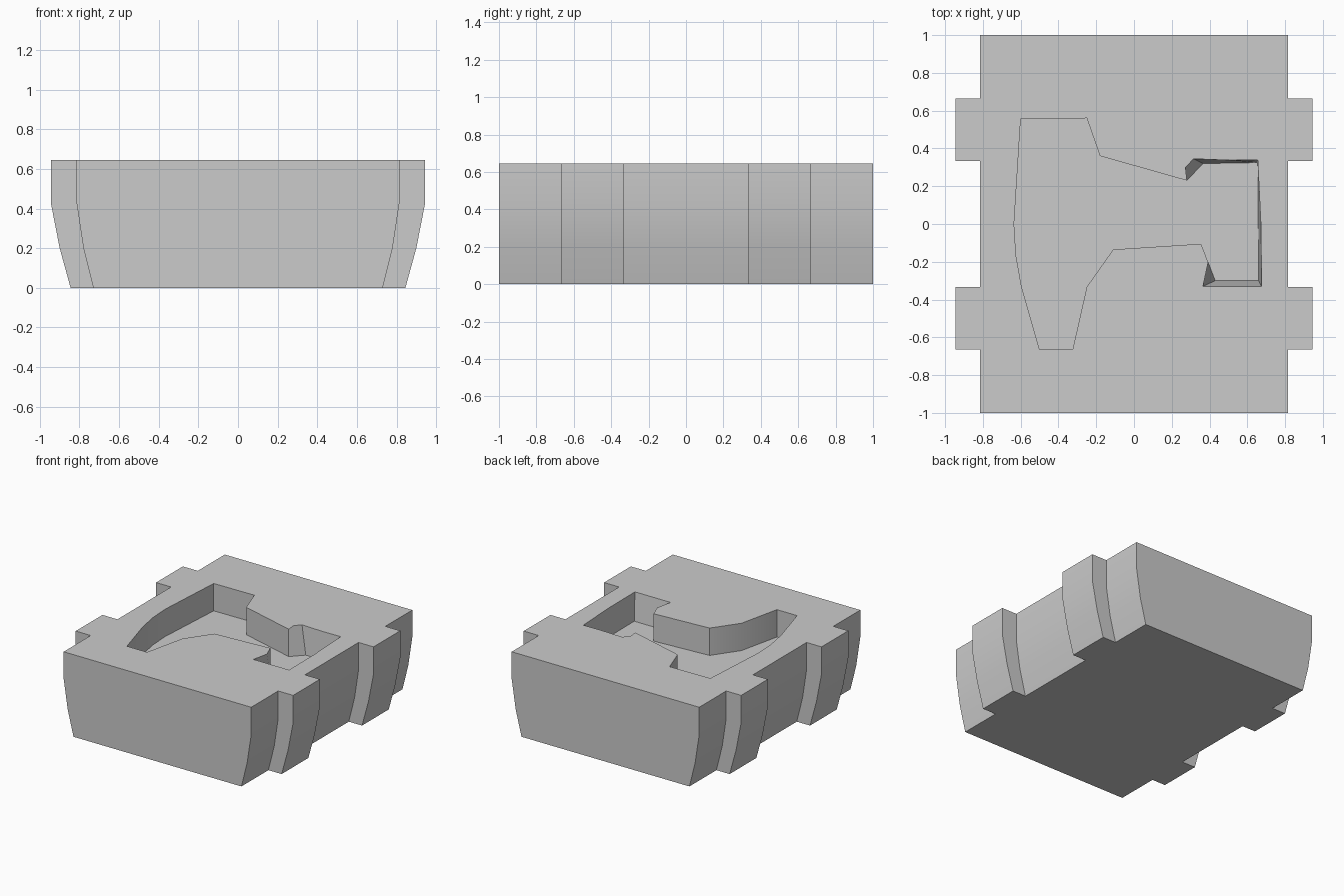
import bpy, bmesh

if "Cube" in bpy.data.objects:
    bpy.data.objects.remove(bpy.data.objects["Cube"])


def loft(name, rings):
    """Solid from stacked closed rings of 3D points, each with the same count."""
    bm = bmesh.new()
    loops = [[bm.verts.new(p) for p in ring] for ring in rings]
    n = len(loops[0])
    for low, high in zip(loops, loops[1:]):
        for i in range(n):
            j = (i + 1) % n
            bm.faces.new((low[i], low[j], high[j], high[i]))
    bm.faces.new(loops[0][::-1])
    bm.faces.new(loops[-1])
    bmesh.ops.recalc_face_normals(bm, faces=bm.faces[:])
    mesh = bpy.data.meshes.new(name)
    bm.to_mesh(mesh)
    bm.free()
    obj = bpy.data.objects.new(name, mesh)
    bpy.context.collection.objects.link(obj)
    return obj


# Block: plan outline with two ribs per side, curving inward toward the base
def plan(body, rib, z):
    steps = [(-1, body), (-.665, body), (-.665, rib), (-.333, rib), (-.333, body),
             (.333, body), (.333, rib), (.665, rib), (.665, body), (1, body)]
    return ([(x, y, z) for y, x in steps] +
            [(-x, y, z) for y, x in reversed(steps)])


levels = [(.73, .845, 0), (.78, .90, .20), (.815, .945, .43), (.815, .945, .645)]
block = loft("mould_block", [plan(*lv) for lv in levels])

# Pocket: vertical walls, with sloped walls around the head on the right
left = [(-.25, -.333), (-.325, -.665), (-.50, -.665), (-.595, -.333),
        (-.625, -.165), (-.635, 0), (-.60, .555), (-.25, .56), (-.18, .36), (.28, .23)]
neck = [(.355, -.105), (-.11, -.135)]
head_top = [(.315, .345), (.655, .34), (.675, -.33), (.365, -.33)]
head_floor = [(.365, .32), (.655, .325), (.66, -.30), (.43, -.30)]
rim = left + head_top + neck
floor = left + head_floor + neck
over = [(2 * a[0] - b[0], 2 * a[1] - b[1]) for a, b in zip(rim, floor)]
cutter = loft("pocket_cutter", [[(x, y, .43) for x, y in floor],
                                [(x, y, .86) for x, y in over]])
cutter.hide_render = True

# Cut the pocket and finish the shading
cut = block.modifiers.new("pocket", 'BOOLEAN')
cut.operation = 'DIFFERENCE'
cut.solver = 'EXACT'
cut.object = cutter
bpy.context.view_layer.objects.active = block
block.select_set(True)
bpy.ops.object.modifier_apply(modifier=cut.name)
bpy.data.objects.remove(cutter)
bpy.ops.object.shade_smooth_by_angle(angle=.52)
